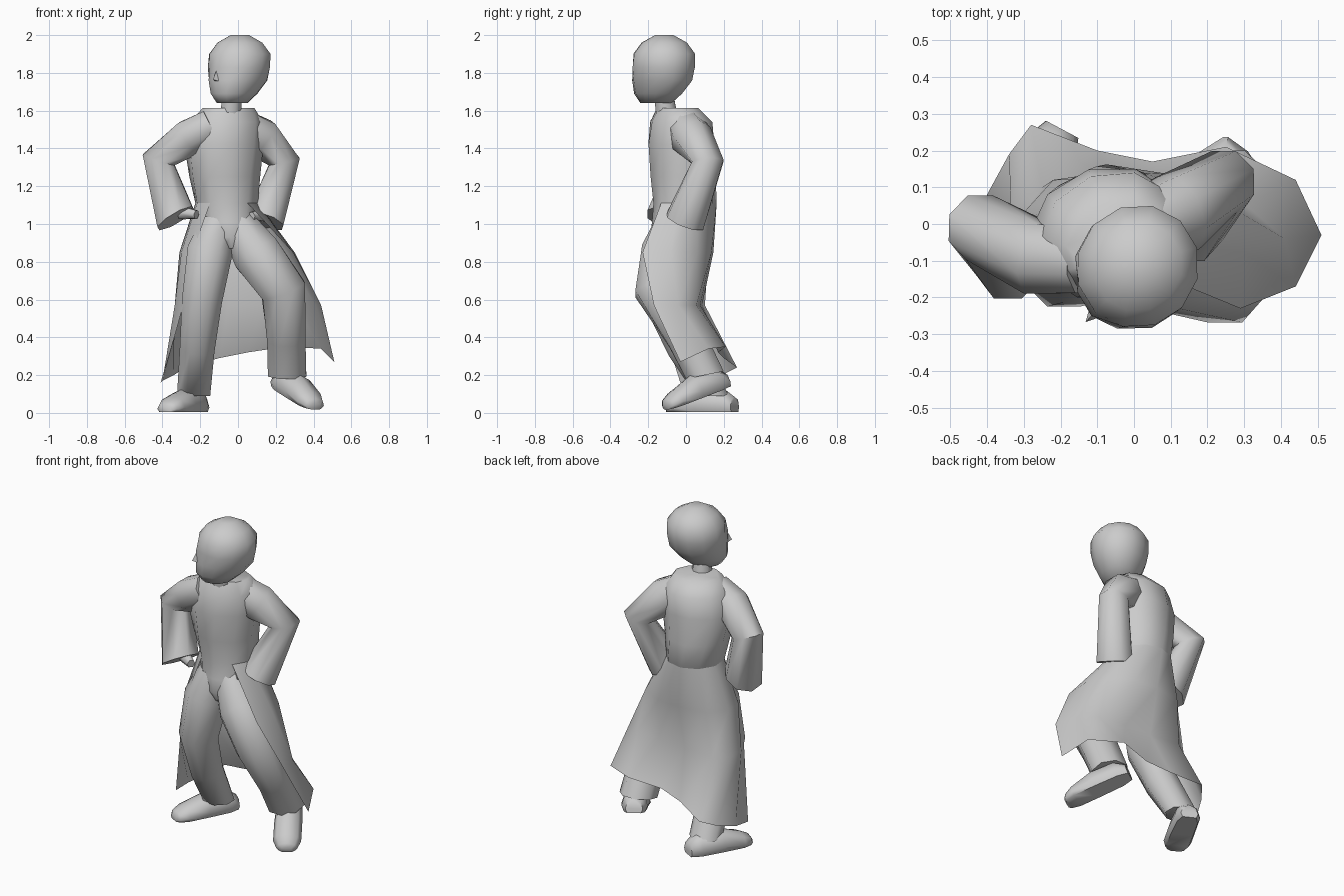
import bpy
import bmesh
from math import sin, cos, tau, radians
from mathutils import Vector, Matrix

cube = bpy.data.objects.get("Cube")
if cube:
    bpy.data.objects.remove(cube, do_unlink=True)

# One plain clay colour for the whole figure
clay = bpy.data.materials.new("light_grey")
clay.use_nodes = True
colour = (0.6, 0.6, 0.6, 1)
clay.diffuse_color = colour
clay.node_tree.nodes["Principled BSDF"].inputs["Base Color"].default_value = colour

parts = []


def add_object(name, bm, closed=True):
    if closed:
        bmesh.ops.recalc_face_normals(bm, faces=bm.faces)
    mesh = bpy.data.meshes.new(name)
    bm.to_mesh(mesh)
    bm.free()
    mesh.materials.append(clay)
    obj = bpy.data.objects.new(name, mesh)
    bpy.context.collection.objects.link(obj)
    parts.append(obj)
    return obj


def skin(name, rings, closed=True):
    """Join rows of points with quads; closed rows are also capped."""
    bm = bmesh.new()
    rows = [[bm.verts.new(point) for point in ring] for ring in rings]
    count = len(rows[0])
    for low, high in zip(rows, rows[1:]):
        for i in range(count if closed else count - 1):
            j = (i + 1) % count
            bm.faces.new((low[i], low[j], high[j], high[i]))
    if closed:
        bm.faces.new(rows[0])
        bm.faces.new(rows[-1])
    return add_object(name, bm, closed)


def ellipse(centre, radius_x, radius_y, sides, yaw=0):
    spin = Matrix.Rotation(radians(yaw), 3, "Z")
    angles = [tau * i / sides for i in range(sides)]
    return [Vector(centre) + spin @ Vector((radius_x * sin(a), -radius_y * cos(a), 0))
            for a in angles]


def limb(name, path, sides=8, end=None):
    """Tube through (x, y, z, radius) stations, mitred; end sets the last cut's direction."""
    points = [Vector(station[:3]) for station in path]
    rings = []
    for i, point in enumerate(points):
        tangent = Vector()
        if i > 0:
            tangent += (point - points[i - 1]).normalized()
        if i < len(points) - 1:
            tangent += (points[i + 1] - point).normalized()
        elif end:
            tangent = Vector(end)
        tangent.normalize()
        side = Vector((0, 1, 0)).cross(tangent).normalized()
        front = tangent.cross(side)
        r = path[i][3]
        angles = [tau * (k + 0.5) / sides for k in range(sides)]
        rings.append([point + r * (side * cos(a) + front * sin(a)) for a in angles])
    return skin(name, rings)


# Torso, pelvis to collar: centre x, y, z, half width, half depth, twist
torso = [
    (-0.035, -0.08, 0.87, 0.08, 0.08, 0),
    (-0.04, -0.08, 0.93, 0.13, 0.11, 0),
    (-0.05, -0.05, 1.01, 0.15, 0.13, 0),
    (-0.06, -0.005, 1.11, 0.17, 0.168, 5),
    (-0.07, -0.015, 1.25, 0.19, 0.175, 10),
    (-0.075, -0.025, 1.42, 0.213, 0.18, 16),
    (-0.06, -0.025, 1.54, 0.195, 0.165, 20),
    (-0.05, -0.045, 1.615, 0.14, 0.105, 20),
]
torso_rings = [ellipse(row[:3], row[3], row[4], 10, row[5]) for row in torso]
skin("torso", torso_rings)
limb("neck", [(-0.04, -0.1, 1.56, 0.06), (-0.03, -0.12, 1.7, 0.055)])

# Head, turned toward its right: z, forward shift, half depth, half width
turn = Matrix.Translation((0.01, -0.115, 0)) @ Matrix.Rotation(radians(-43), 4, "Z")
head_rows = [
    (1.64, 0.06, 0.09, 0.075),
    (1.69, 0.045, 0.14, 0.112),
    (1.76, 0.015, 0.17, 0.15),
    (1.83, 0.008, 0.176, 0.165),
    (1.9, 0.0, 0.17, 0.165),
    (1.96, 0.0, 0.125, 0.12),
    (2.0, 0.0, 0.05, 0.05),
]
head_rings = []
for z, shift, depth, width in head_rows:
    ring = ellipse((0, -shift, z), width, depth, 12)
    if z == 1.83:
        # Eye sockets
        for i in (1, -1):
            ring[i].y += 0.012
    head_rings.append([turn @ p for p in ring])
skin("head", head_rings)

# Nose wedge
bm = bmesh.new()
nose = [(0, -0.175, 1.83), (-0.025, -0.16, 1.75), (0.025, -0.16, 1.75), (0, -0.208, 1.765)]
bridge, right, left, tip = [bm.verts.new(turn @ Vector(p)) for p in nose]
for face in ((bridge, right, tip), (bridge, tip, left), (right, left, tip), (bridge, left, right)):
    bm.faces.new(face)
add_object("nose", bm)

# Arms with wide sleeves, hands resting on the hips
limb("left_sleeve", [(0.03, 0.0, 1.51, 0.1), (0.12, 0.03, 1.455, 0.115),
                     (0.245, 0.115, 1.33, 0.09), (0.14, -0.005, 1.015, 0.11)])
limb("right_sleeve", [(-0.14, -0.1, 1.52, 0.095), (-0.26, -0.095, 1.455, 0.105),
                      (-0.42, -0.01, 1.34, 0.095), (-0.33, -0.1, 1.03, 0.115)],
     end=(0.5, -0.25, -0.84))
limb("left_hand", [(0.14, -0.02, 1.05, 0.04), (0.07, -0.12, 1.04, 0.025)], 6)
limb("right_hand", [(-0.3, -0.1, 1.06, 0.04), (-0.22, -0.15, 1.05, 0.025)], 6)

# Trouser legs
limb("left_leg", [(-0.01, -0.06, 1.01, 0.1), (0.1, -0.105, 0.84, 0.14),
                  (0.24, -0.15, 0.65, 0.13), (0.255, 0.0, 0.4, 0.11),
                  (0.26, 0.1, 0.2, 0.11)], end=(0, 0.2, -1))
limb("right_leg", [(-0.1, -0.07, 1.01, 0.1), (-0.15, -0.095, 0.85, 0.13),
                   (-0.19, -0.12, 0.6, 0.115), (-0.215, -0.01, 0.35, 0.1),
                   (-0.235, 0.14, 0.09, 0.095)], end=(0, 0, -1))


def shoe(name, heel, heading, pitch):
    """Shoe running from the heel along -y, then aimed and tipped."""
    aim = Matrix.Translation(heel) @ Matrix.Rotation(radians(heading), 4, "Z")
    aim = aim @ Matrix.Rotation(radians(pitch), 4, "X")
    outline = [(-0.8, 0), (0.8, 0), (1, 0.3), (0.75, 0.8), (0, 1), (-0.75, 0.8), (-1, 0.3)]
    sections = [(-0.02, 0.05, 0.08), (0.04, 0.075, 0.12), (0.18, 0.08, 0.125),
                (0.31, 0.08, 0.08), (0.36, 0.06, 0.055), (0.375, 0.035, 0.035)]
    skin(name, [[aim @ Vector((w * x, -t, h * z)) for x, z in outline]
                for t, w, h in sections])


shoe("left_shoe", (0.22, 0.2, 0.135), 32, 18)
shoe("right_shoe", (-0.205, 0.24, 0.005), -28, 0)

# Open coat tail hung from the waist ring; rows run from the right front edge round the back
waist = [torso_rings[3][i] for i in range(9, 0, -1)]
hip = [(-0.24, -0.17), (-0.3, -0.09), (-0.31, 0.02), (-0.22, 0.12), (-0.05, 0.145),
       (0.1, 0.135), (0.24, 0.06), (0.3, -0.08), (0.29, -0.23)]
knee = [(-0.29, -0.16), (-0.335, -0.07), (-0.335, 0.04), (-0.25, 0.1), (-0.05, 0.085),
        (0.13, 0.075), (0.3, 0.055), (0.41, -0.04), (0.44, -0.17)]
hem = [(-0.41, -0.03, 0.16), (-0.4, 0.08, 0.17), (-0.34, 0.19, 0.2), (-0.28, 0.27, 0.24),
       (-0.1, 0.2, 0.29), (0.05, 0.17, 0.32), (0.25, 0.21, 0.35), (0.44, 0.12, 0.34),
       (0.51, -0.03, 0.27)]
coat = [waist, [(x, y, 0.85) for x, y in hip], [(x, y, 0.57) for x, y in knee], hem]
skin("coat_tail", coat, closed=False)

# Soft shading with crisp edges
bpy.ops.object.select_all(action="DESELECT")
for part in parts:
    part.select_set(True)
bpy.context.view_layer.objects.active = parts[0]
bpy.ops.object.shade_smooth_by_angle(angle=radians(60))
